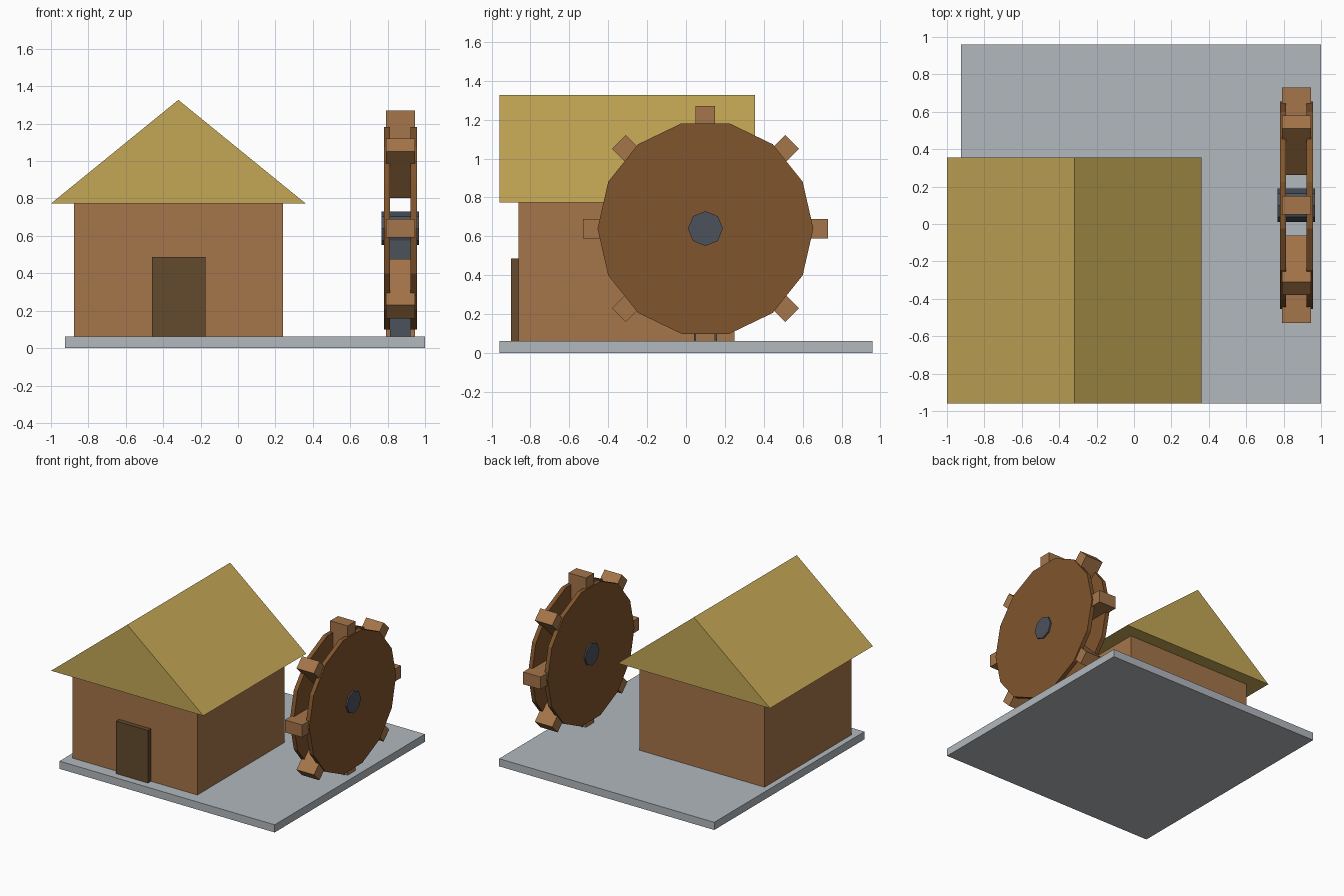
import bpy, math
from mathutils import Vector

if "Cube" in bpy.data.objects:
    bpy.data.objects.remove(bpy.data.objects["Cube"])


def material(name, rgb):
    m = bpy.data.materials.new(name)
    m.diffuse_color = (*rgb, 1)
    m.use_nodes = True
    m.node_tree.nodes["Principled BSDF"].inputs["Base Color"].default_value = m.diffuse_color
    return m


STONE = material("pale_stone", (0.445, 0.479, 0.509))
WOOD = material("warm_wood", (0.376, 0.178, 0.067))
DARK = material("dark_door_wood", (0.127, 0.067, 0.026))
THATCH = material("thatch", (0.552, 0.386, 0.093))
WHEEL = material("wheel_wood", (0.216, 0.089, 0.025))
IRON = material("slate_iron", (0.072, 0.084, 0.107))


def add_prism(name, start, end, mat):
    """Solid between two matching closed loops of points."""
    n = len(start)
    faces = [list(range(n))[::-1], list(range(n, 2 * n))]
    faces += [[i, (i + 1) % n, n + (i + 1) % n, n + i] for i in range(n)]
    mesh = bpy.data.meshes.new(name)
    mesh.from_pydata([Vector(p) for p in start + end], [], faces)
    mesh.materials.append(mat)
    ob = bpy.data.objects.new(name, mesh)
    bpy.context.collection.objects.link(ob)
    return ob


def box(name, x, y, z, mat):
    loop = [(x[0], y[0]), (x[1], y[0]), (x[1], y[1]), (x[0], y[1])]
    return add_prism(name, [(*p, z[0]) for p in loop], [(*p, z[1]) for p in loop], mat)


def along_x(name, loop, x0, x1, mat):
    """Extrude a y-z outline along x."""
    return add_prism(name, [(x0, *p) for p in loop], [(x1, *p) for p in loop], mat)


# Ground slab and house
box("base_slab", (-0.925, 1.0), (-0.96, 0.96), (0, 0.062), STONE)
box("house_walls", (-0.878, 0.24), (-0.862, 0.25), (0.062, 0.775), WOOD)
box("door", (-0.46, -0.175), (-0.90, -0.86), (0.062, 0.487), DARK)

# Gable roof
gable = [(-1.0, 0.773), (0.362, 0.773), (-0.319, 1.327)]
add_prism("roof", [(x, -0.96, z) for x, z in gable],
          [(x, 0.355, z) for x, z in gable], THATCH)

# Water wheel
CX, CY, CZ = 0.868, 0.1, 0.64


def ring(sides, r):
    return [(CY + r * math.cos(2 * math.pi * i / sides),
             CZ + r * math.sin(2 * math.pi * i / sides)) for i in range(sides)]


for side, label in ((-1, "inner"), (1, "outer")):
    a, b = sorted((CX + side * 0.054, CX + side * 0.088))
    along_x(label + "_wheel_disc", ring(14, 0.555), a, b, WHEEL)
along_x("wheel_hub", ring(8, 0.09), CX - 0.1, CX + 0.1, IRON)

# Paddles between and beyond the discs
for i in range(8):
    t = i * math.pi / 4
    c, s = math.cos(t), math.sin(t)
    loop = [(CY + r * c - w * s, CZ + r * s + w * c)
            for r, w in ((0.28, -0.05), (0.63, -0.05), (0.63, 0.05), (0.28, 0.05))]
    along_x(f"paddle_{i + 1}", loop, CX - 0.078, CX + 0.078, WOOD)

# Post carrying the hub
box("wheel_post", (CX - 0.055, CX + 0.055), (CY - 0.06, CY + 0.06), (0.06, CZ), IRON)
